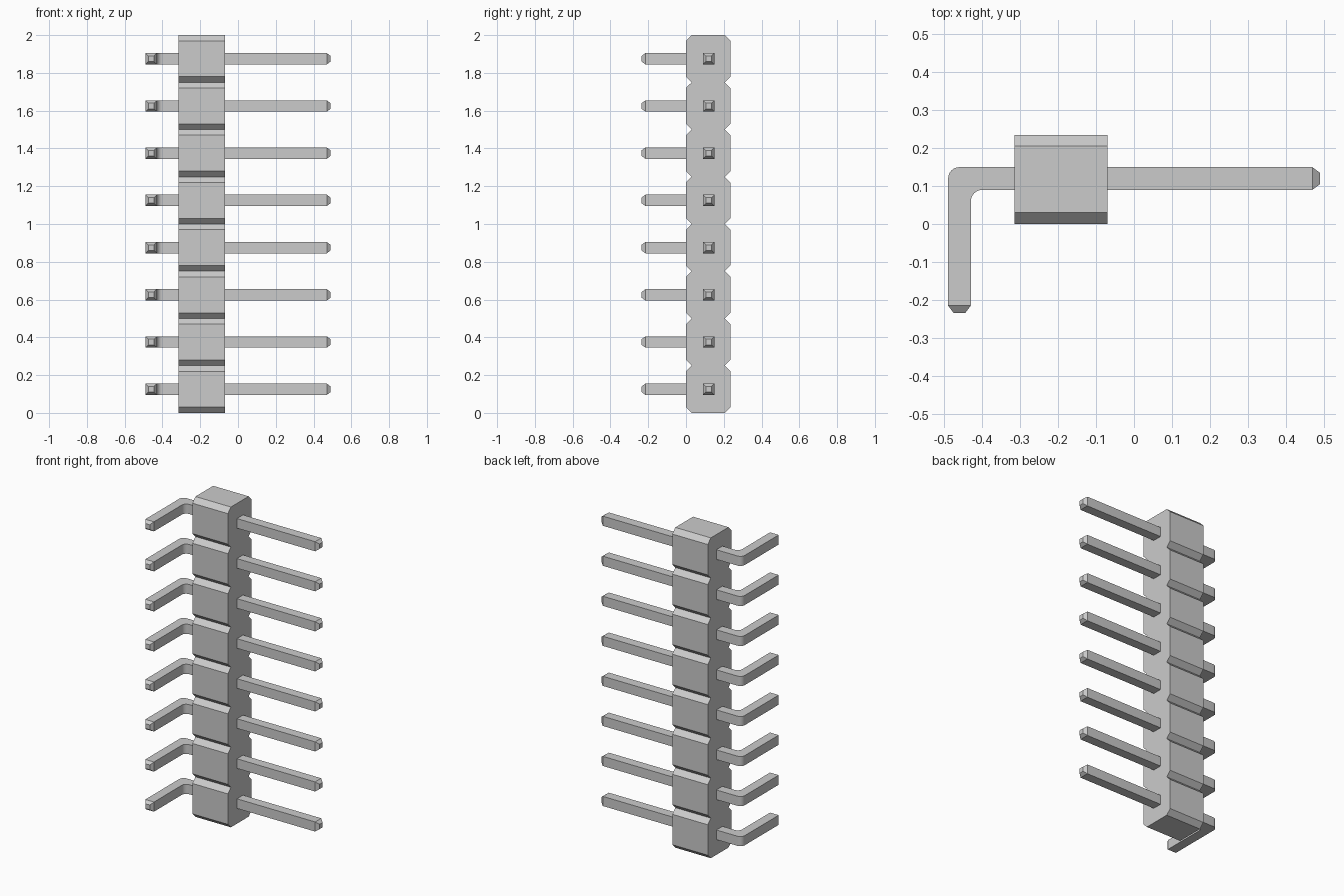
import bpy, bmesh
from math import sin, cos, pi
from mathutils import Vector, Matrix

cube = bpy.data.objects.get("Cube")
if cube:
    bpy.data.objects.remove(cube, do_unlink=True)

COUNT, PITCH = 8, 0.25
CHAMFER = 0.03
X0, X1 = -0.315, -0.07      # housing width
DEPTH = 0.235
HALF = 0.03                 # half thickness of a pin
PIN_Y = 0.12
BEND = 0.03
TIP = 0.02

grey = bpy.data.materials.new("plain_grey")
grey.use_nodes = True
colour = (0.6, 0.6, 0.6, 1)
grey.diffuse_color = colour
grey.node_tree.nodes["Principled BSDF"].inputs["Base Color"].default_value = colour


def prism(bm, outline, offset):
    """Extrude a flat outline into a closed solid."""
    face = bm.faces.new([bm.verts.new(p) for p in outline])
    ext = bmesh.ops.extrude_face_region(bm, geom=[face])
    verts = [g for g in ext["geom"] if isinstance(g, bmesh.types.BMVert)]
    bmesh.ops.translate(bm, verts=verts, vec=offset)
    bmesh.ops.recalc_face_normals(bm, faces=bm.faces)


def finish(bm, name):
    mesh = bpy.data.meshes.new(name)
    bm.to_mesh(mesh)
    bm.free()
    mesh.materials.append(grey)
    obj = bpy.data.objects.new(name, mesh)
    bpy.context.collection.objects.link(obj)
    return obj


def arc(cx, cy, radius, start, end, steps=6):
    angles = [start + (end - start) * i / steps for i in range(steps + 1)]
    return [(cx + radius * cos(a), cy + radius * sin(a)) for a in angles]


# Housing: one notched side profile swept across its width
front, back = [], []
for i in range(COUNT):
    z = i * PITCH
    for y_in, y_out, side in ((CHAMFER, 0, front), (DEPTH - CHAMFER, DEPTH, back)):
        side += [(y_in, z), (y_out, z + CHAMFER), (y_out, z + PITCH - CHAMFER)]
        if i == COUNT - 1:
            side.append((y_in, z + PITCH))
bm = bmesh.new()
prism(bm, [(X0, y, z) for y, z in front + back[::-1]], Vector((X1 - X0, 0, 0)))
finish(bm, "housing")

# Pin: bent outline with rounded elbow, thickened, then tapered at both ends
left, right, bottom = -0.49, 0.49 - TIP, -0.235 + TIP
top, under, inner = PIN_Y + HALF, PIN_Y - HALF, left + 2 * HALF
outline = [(right, under), (right, top)]
outline += arc(left + BEND, top - BEND, BEND, pi / 2, pi)
outline += [(left, bottom), (inner, bottom)]
outline += arc(inner + BEND, under - BEND, BEND, pi, pi / 2)
bm = bmesh.new()
prism(bm, [(x, y, -HALF) for x, y in outline], Vector((0, 0, 2 * HALF)))
for direction, limit in ((Vector((1, 0, 0)), right), (Vector((0, -1, 0)), -bottom)):
    end = next(f for f in bm.faces
               if all(abs(v.co.dot(direction) - limit) < 1e-4 for v in f.verts))
    ext = bmesh.ops.extrude_face_region(bm, geom=[end])
    bmesh.ops.delete(bm, geom=[end], context="FACES_ONLY")
    verts = [g for g in ext["geom"] if isinstance(g, bmesh.types.BMVert)]
    centre = sum((v.co for v in verts), Vector()) / len(verts)
    bmesh.ops.scale(bm, verts=verts, vec=(0.5, 0.5, 0.5), space=Matrix.Translation(-centre))
    bmesh.ops.translate(bm, verts=verts, vec=direction * TIP)
bmesh.ops.recalc_face_normals(bm, faces=bm.faces)
first = finish(bm, "pin_1")
first.data.shade_smooth()
first.data.set_sharp_from_angle(angle=pi / 6)
first.location.z = PITCH / 2

# Remaining pins share the first pin's mesh
for i in range(1, COUNT):
    pin = bpy.data.objects.new(f"pin_{i + 1}", first.data)
    pin.location.z = PITCH * (i + 0.5)
    bpy.context.collection.objects.link(pin)
